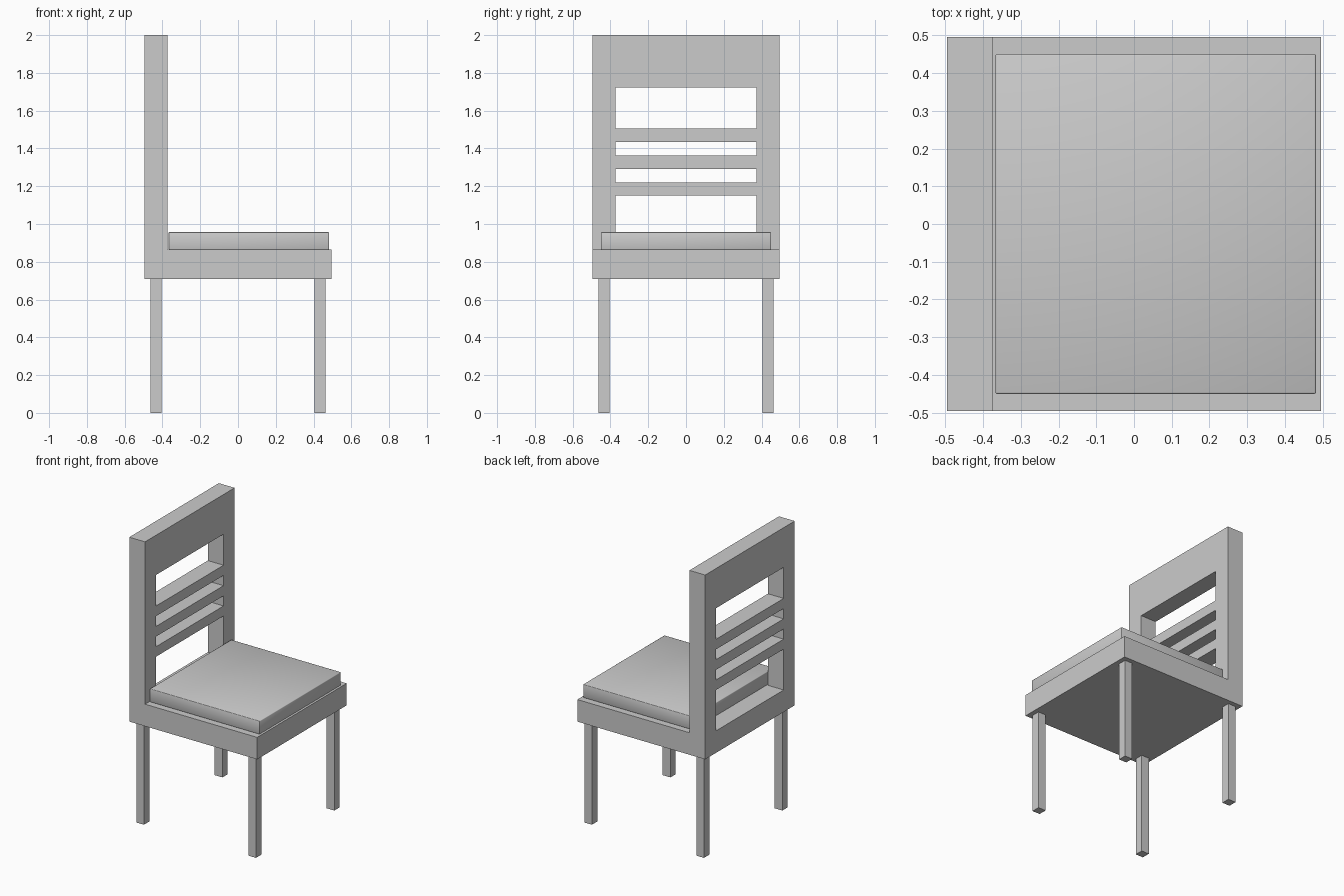
import bpy, bmesh

if "Cube" in bpy.data.objects:
    bpy.data.objects.remove(bpy.data.objects["Cube"])

HALF = 0.495                 # half width of the frame
SEAT_LOW, SEAT_TOP = 0.71, 0.864
BACK_X = -0.373              # front face of the backrest


def box(name, x, y, z):
    """Box from (min, max) ranges along each axis."""
    bm = bmesh.new()
    bmesh.ops.create_cube(bm, size=1)
    for v in bm.verts:
        v.co = [r[1] if c > 0 else r[0] for c, r in zip(v.co, (x, y, z))]
    return finish(name, bm)


def finish(name, bm):
    bmesh.ops.recalc_face_normals(bm, faces=bm.faces)
    mesh = bpy.data.meshes.new(name)
    bm.to_mesh(mesh)
    bm.free()
    ob = bpy.data.objects.new(name, mesh)
    bpy.context.collection.objects.link(ob)
    return ob


# Seat base and backrest: one L-shaped profile extruded across the width
profile = [(-HALF, SEAT_LOW), (HALF, SEAT_LOW), (HALF, SEAT_TOP),
           (BACK_X, SEAT_TOP), (BACK_X, 2.0), (-HALF, 2.0)]
bm = bmesh.new()
side = bm.faces.new([bm.verts.new((x, -HALF, z)) for x, z in profile])
ext = bmesh.ops.extrude_face_region(bm, geom=[side])
new_verts = [g for g in ext["geom"] if isinstance(g, bmesh.types.BMVert)]
bmesh.ops.translate(bm, verts=new_verts, vec=(0, 2 * HALF, 0))
frame = finish("seat_and_back_frame", bm)

# Backrest openings, leaving three slats between them
for i, z in enumerate([(SEAT_TOP, 1.15), (1.22, 1.291), (1.362, 1.434), (1.505, 1.722)]):
    cutter = box(f"opening_cutter_{i + 1}", (-0.6, -0.3), (-0.373, 0.373), z)
    cutter.hide_render = True
    cutter.hide_set(True)
    cutter.display_type = 'WIRE'
    mod = frame.modifiers.new(f"opening_{i + 1}", 'BOOLEAN')
    mod.operation = 'DIFFERENCE'
    mod.solver = 'EXACT'
    mod.object = cutter

# Cushion with a softened rim
cushion = box("seat_cushion", (-0.367, 0.482), (-0.45, 0.45), (SEAT_TOP, 0.957))
bevel = cushion.modifiers.new("soft_rim", 'BEVEL')
bevel.width = 0.004
bevel.segments = 2
cushion.data.shade_smooth()

# Four straight square legs
IN, OUT = 0.404, 0.463
for x_name, x in (("back", (-OUT, -IN)), ("front", (IN, OUT))):
    for y_name, y in (("right", (-OUT, -IN)), ("left", (IN, OUT))):
        box(f"{x_name}_{y_name}_leg", x, y, (0, SEAT_LOW))
